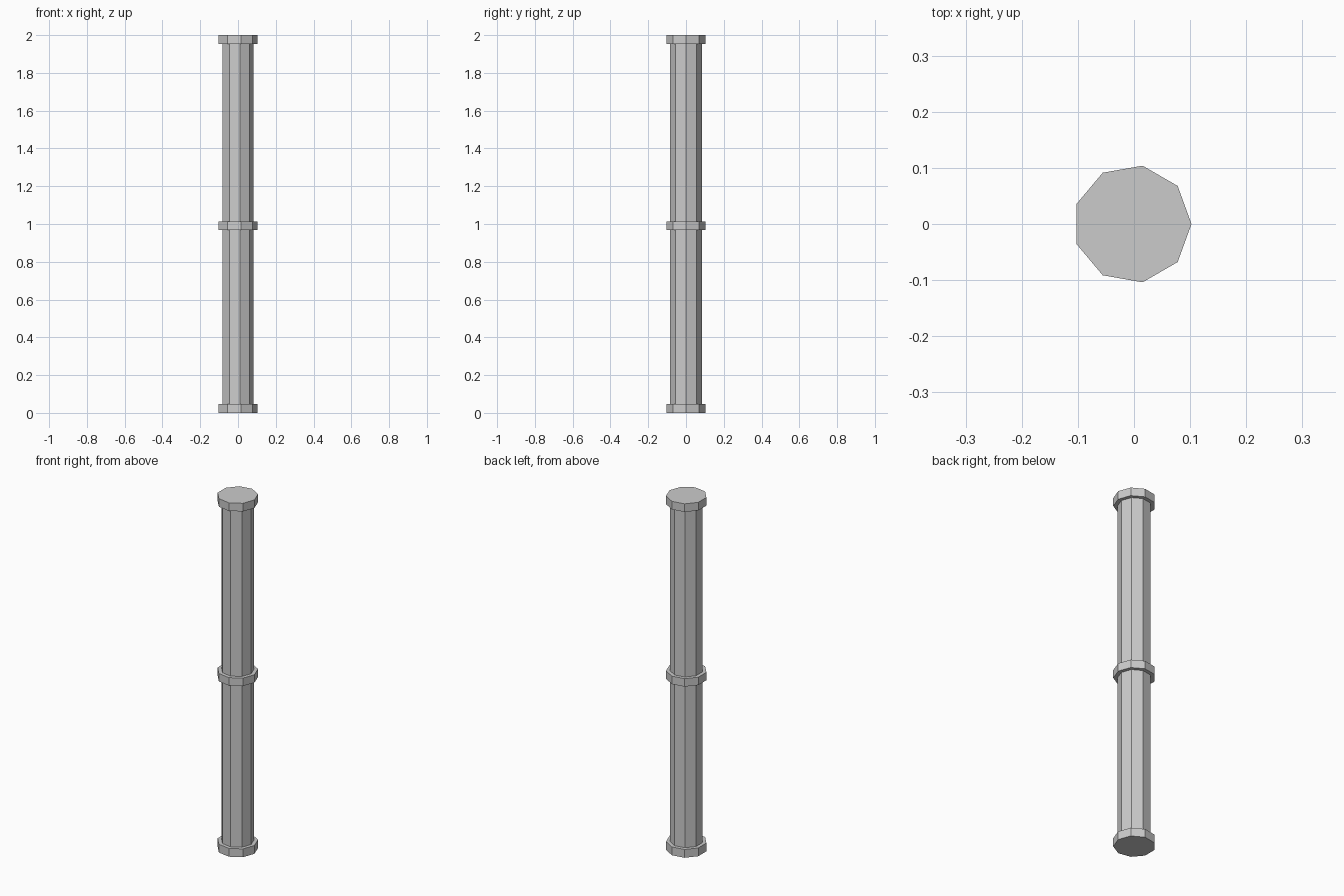
import bpy, math

if "Cube" in bpy.data.objects:
    bpy.data.objects.remove(bpy.data.objects["Cube"])

SIDES = 9
CENTRE_X = -0.003   # a nine-sided outline is slightly off-centre in its bounds


def prism(name, radius, z0, z1):
    """Flat-shaded nine-sided cylinder with one corner pointing to +x."""
    bpy.ops.mesh.primitive_cylinder_add(
        vertices=SIDES, radius=radius, depth=z1 - z0,
        location=(CENTRE_X, 0, (z0 + z1) / 2),
        rotation=(0, 0, -math.pi / 2))
    obj = bpy.context.object
    obj.name = name
    return obj


# Long shaft, its ends tucked inside the end collars
prism("shaft", 0.085, 0.02, 1.98)

# Wider collars at the bottom, middle and top
for name, z0, z1 in (("bottom_collar", 0.0, 0.047),
                     ("middle_collar", 0.967, 1.012),
                     ("top_collar", 1.954, 2.0)):
    prism(name, 0.1055, z0, z1)
